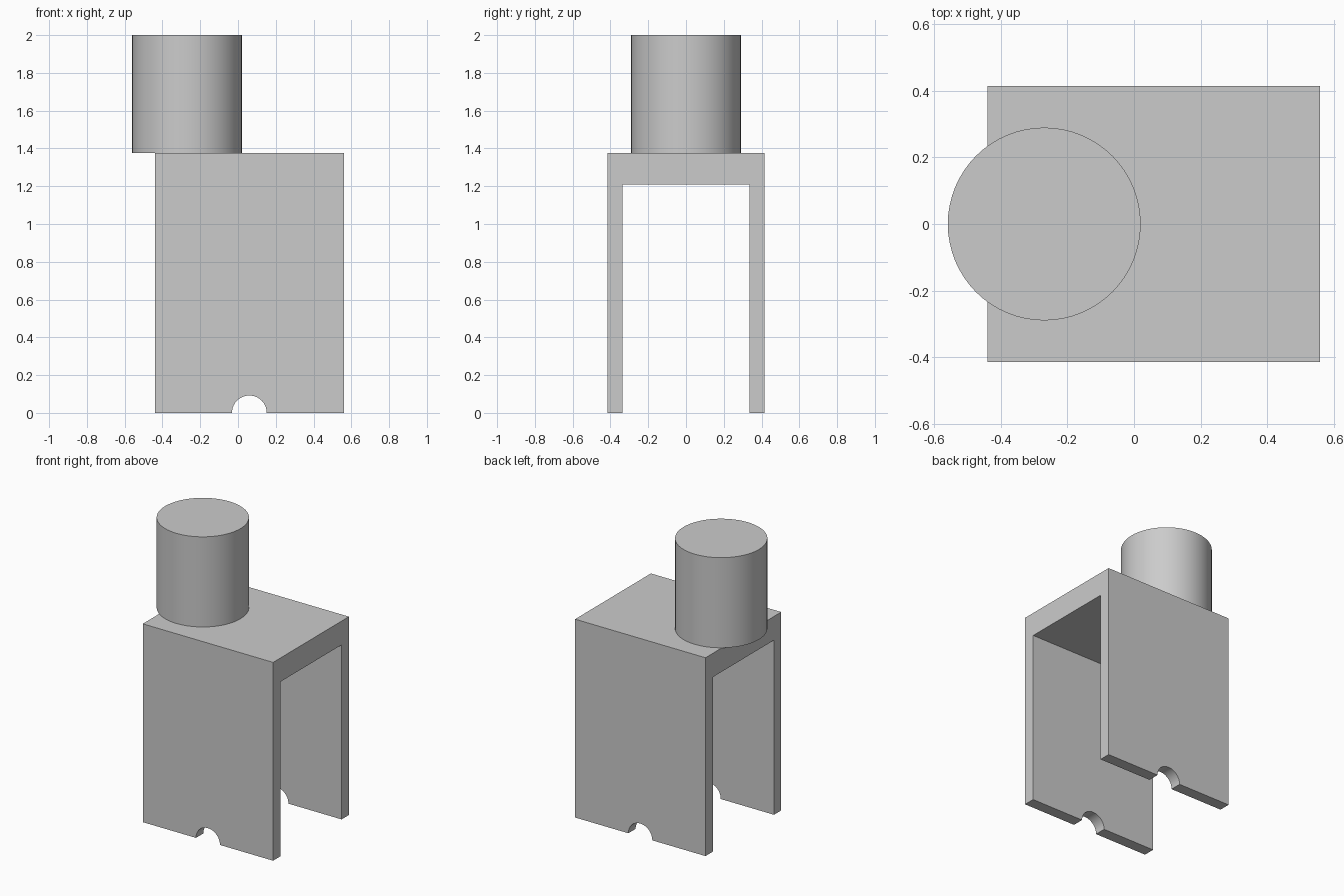
import bpy
import bmesh
from math import radians, pi
from mathutils import Matrix

if "Cube" in bpy.data.objects:
    bpy.data.objects.remove(bpy.data.objects["Cube"], do_unlink=True)

GREY = (0.6, 0.6, 0.6, 1.0)
grey = bpy.data.materials.new("plain grey")
grey.use_nodes = True
grey.diffuse_color = GREY
grey.node_tree.nodes["Principled BSDF"].inputs["Base Color"].default_value = GREY


def make_object(name, bm):
    bmesh.ops.recalc_face_normals(bm, faces=bm.faces)
    mesh = bpy.data.meshes.new(name)
    bm.to_mesh(mesh)
    bm.free()
    mesh.materials.append(grey)
    obj = bpy.data.objects.new(name, mesh)
    bpy.context.collection.objects.link(obj)
    return obj


def cylinder(name, radius, depth, matrix):
    bm = bmesh.new()
    bmesh.ops.create_cone(bm, cap_ends=True, segments=64, radius1=radius,
                          radius2=radius, depth=depth, matrix=matrix)
    return make_object(name, bm)


def shade(obj):
    bpy.ops.object.select_all(action="DESELECT")
    obj.select_set(True)
    bpy.context.view_layer.objects.active = obj
    bpy.ops.object.shade_smooth_by_angle(angle=radians(30))


# Fork bracket: an upside-down U profile swept along x
X_MIN, X_MAX = -0.44, 0.56
OUTER, INNER = 0.415, 0.335
TOP, SLOT_TOP = 1.375, 1.21
half = [(OUTER, TOP), (OUTER, 0), (INNER, 0), (INNER, SLOT_TOP)]
profile = half + [(-y, z) for y, z in reversed(half)]
bm = bmesh.new()
face = bm.faces.new([bm.verts.new((X_MIN, y, z)) for y, z in profile])
swept = bmesh.ops.extrude_face_region(bm, geom=[face], use_keep_orig=True)
verts = [v for v in swept["geom"] if isinstance(v, bmesh.types.BMVert)]
bmesh.ops.translate(bm, verts=verts, vec=(X_MAX - X_MIN, 0, 0))
bracket = make_object("fork_bracket", bm)

# Half-round axle notches cut through the bottom of both legs
cutter = cylinder("notch_cutter", 0.092, 1.2,
                  Matrix.Translation((0.06, 0, 0)) @ Matrix.Rotation(pi / 2, 4, "X"))
cutter.hide_render = True
cut = bracket.modifiers.new("axle_notches", "BOOLEAN")
cut.operation = "DIFFERENCE"
cut.solver = "EXACT"
cut.object = cutter
bpy.context.view_layer.objects.active = bracket
bpy.ops.object.modifier_apply(modifier=cut.name)
bpy.data.objects.remove(cutter, do_unlink=True)
shade(bracket)

# Round stem, overhanging one side of the bracket
stem = cylinder("stem", 0.29, 2 - TOP, Matrix.Translation((-0.27, 0, (2 + TOP) / 2)))
shade(stem)
